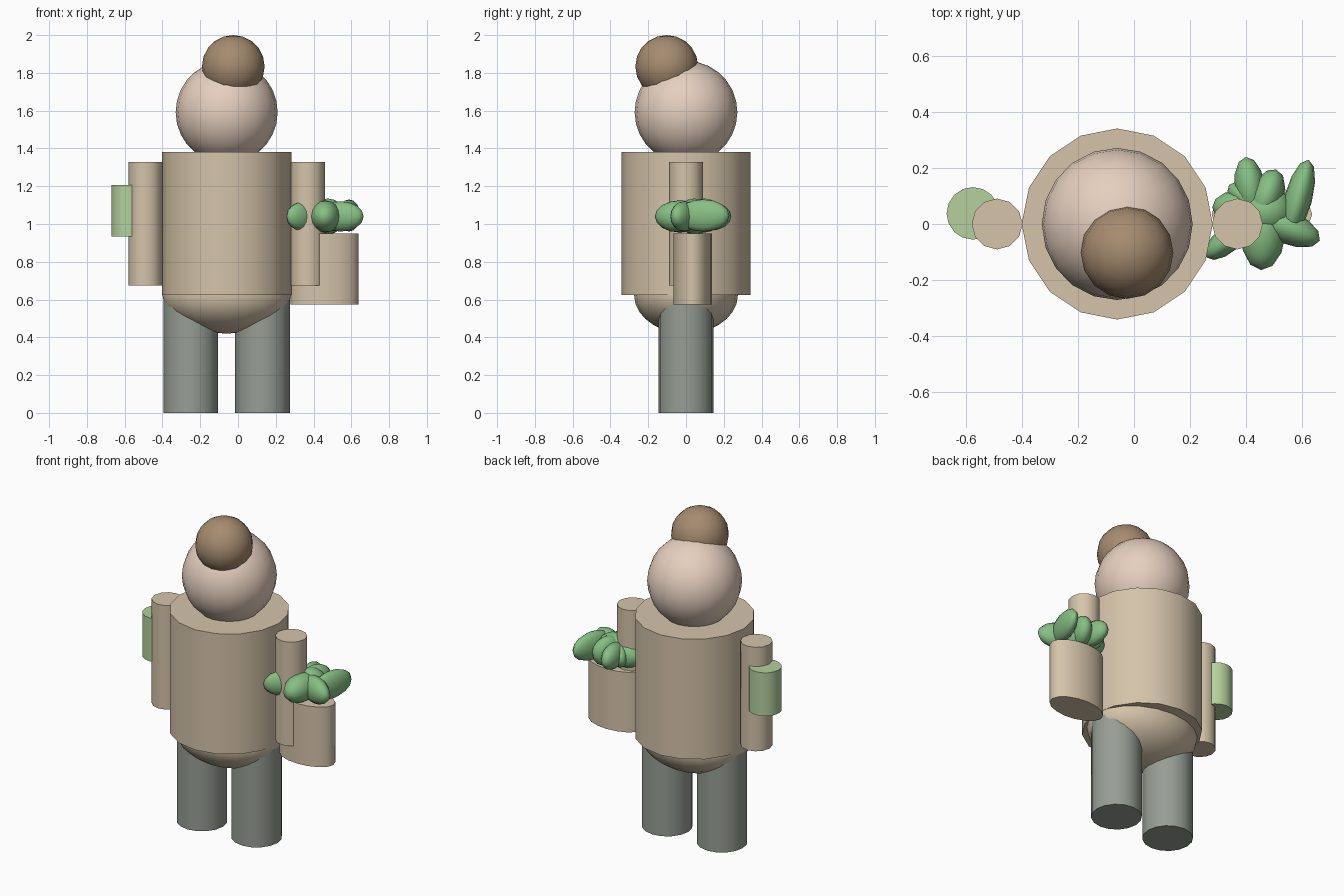
import bpy, math
from mathutils import Vector

if "Cube" in bpy.data.objects:
    bpy.data.objects.remove(bpy.data.objects["Cube"])


def material(name, rgb):
    m = bpy.data.materials.new(name)
    m.diffuse_color = (*rgb, 1)
    m.use_nodes = True
    m.node_tree.nodes["Principled BSDF"].inputs["Base Color"].default_value = m.diffuse_color
    return m


TAN = material("tan", (0.66, 0.55, 0.40))
SKIN = material("skin", (0.79, 0.63, 0.52))
BROWN = material("brown", (0.38, 0.26, 0.16))
GREY = material("grey_green", (0.31, 0.34, 0.30))
LEAF = material("leaf", (0.24, 0.52, 0.23))
SAGE = material("sage", (0.46, 0.63, 0.34))


def finish(name, mat, scale, angle=0.0):
    o = bpy.context.object
    o.name = name
    o.scale = scale
    o.rotation_euler.z = angle
    o.data.materials.append(mat)
    bpy.ops.object.shade_smooth_by_angle(angle=math.radians(50))
    return o


def ellipsoid(name, mat, centre, radii, segments=20, rings=14, angle=0.0):
    bpy.ops.mesh.primitive_uv_sphere_add(segments=segments, ring_count=rings,
                                         radius=1, location=centre)
    return finish(name, mat, radii, angle)


def cylinder(name, mat, x, y, z0, z1, rx, ry=None, sides=16):
    bpy.ops.mesh.primitive_cylinder_add(vertices=sides, radius=1, depth=1,
                                        location=(x, y, (z0 + z1) / 2))
    return finish(name, mat, (rx, ry or rx, z1 - z0))


CX = -0.06  # the figure's own centre line

# Torso, hips, head and hair bun
cylinder("torso", TAN, CX, 0, 0.625, 1.38, 0.342)
ellipsoid("hips", TAN, (CX, 0, 0.625), (0.34, 0.275, 0.205))
ellipsoid("head", SKIN, (CX, 0, 1.592), (0.27, 0.272, 0.272))
ellipsoid("hair_bun", BROWN, (-0.025, -0.102, 1.834), (0.166, 0.166, 0.166), 16, 10)

# Legs and arms
for side, s in (("left", -1), ("right", 1)):
    cylinder(side + "_leg", GREY, CX + s * 0.19, 0, 0, 0.63, 0.145)
    cylinder(side + "_arm", TAN, CX + s * 0.43, 0, 0.675, 1.328, 0.091, sides=12)

# Roll on the left arm, bag by the right arm
cylinder("arm_roll", SAGE, -0.577, 0.038, 0.935, 1.207, 0.094)
cylinder("bag", TAN, 0.458, 0.035, 0.573, 0.95, 0.18, 0.102)

# Leafy bunch filling the bag: base, tip, half width, half height, centre height
leaves = [
    ((0.43, 0.02), (0.40, 0.24), 0.055, 0.075, 1.04),
    ((0.44, 0.00), (0.51, 0.195), 0.060, 0.090, 1.045),
    ((0.55, -0.05), (0.625, 0.23), 0.050, 0.085, 1.045),
    ((0.42, 0.04), (0.665, -0.06), 0.060, 0.080, 1.04),
    ((0.47, 0.10), (0.455, -0.165), 0.080, 0.085, 1.04),
    ((0.42, 0.02), (0.26, -0.12), 0.048, 0.075, 1.04),
    ((0.46, 0.06), (0.28, 0.06), 0.060, 0.075, 1.03),
    ((0.47, 0.03), (0.34, 0.14), 0.045, 0.070, 1.03),
    ((0.38, 0.03), (0.57, 0.06), 0.090, 0.095, 1.04),
]
for i, (base, tip, width, height, z) in enumerate(leaves):
    a, b = Vector(base), Vector(tip)
    mid, d = (a + b) / 2, b - a
    ellipsoid(f"leaf_{i + 1}", LEAF, (mid.x, mid.y, z),
              (d.length / 2, width, height), 12, 8, math.atan2(d.y, d.x))
